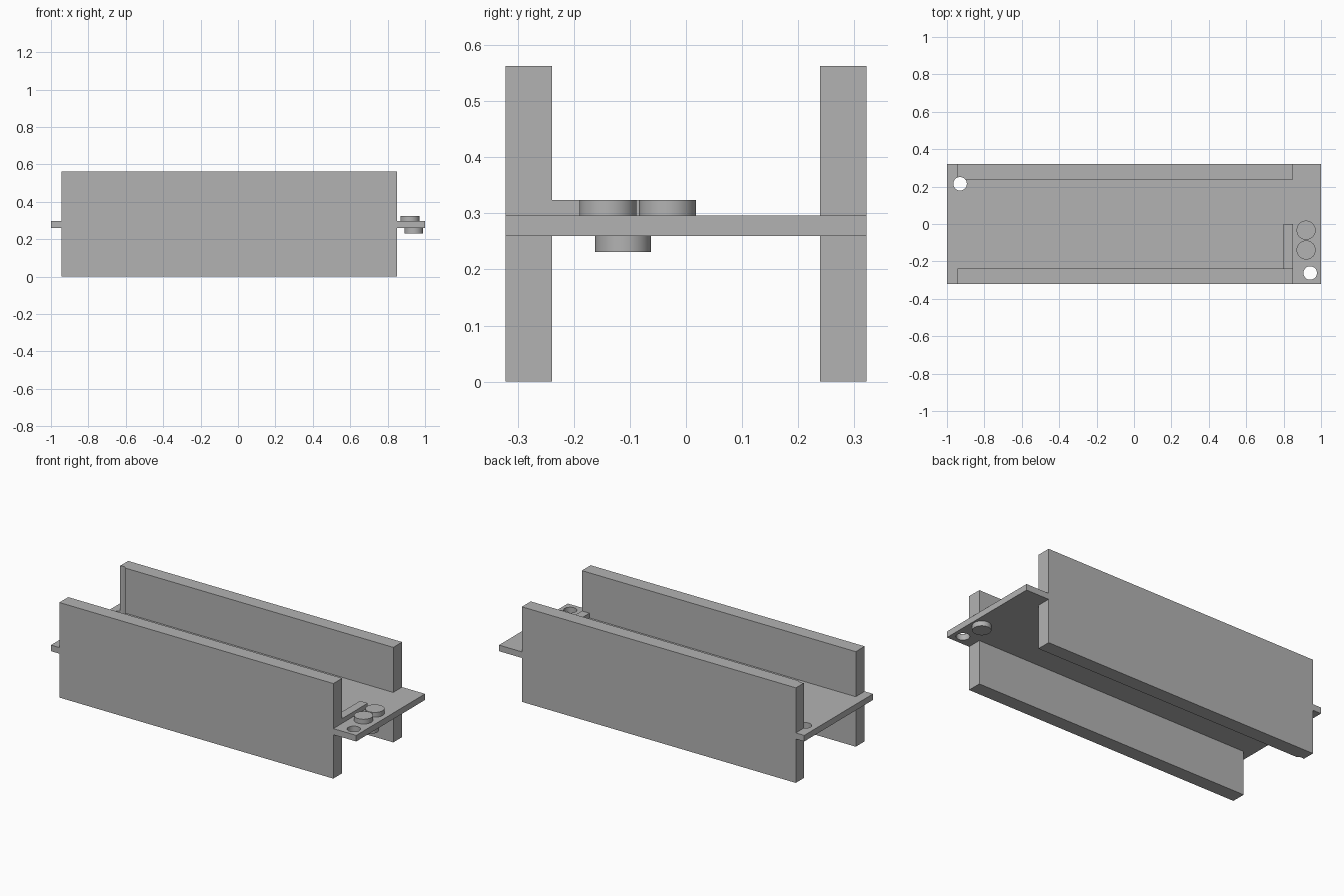
import bpy
import math

cube = bpy.data.objects.get("Cube")
if cube:
    bpy.data.objects.remove(cube, do_unlink=True)

grey = bpy.data.materials.new("plain_grey")
grey.use_nodes = True
tone = (0.45, 0.45, 0.45, 1)
grey.diffuse_color = tone
grey.node_tree.nodes["Principled BSDF"].inputs["Base Color"].default_value = tone


def box(name, low, high):
    """Box spanning two opposite corners."""
    bpy.ops.mesh.primitive_cube_add(size=1)
    ob = bpy.context.object
    ob.name = name
    ob.location = [(a + b) / 2 for a, b in zip(low, high)]
    ob.scale = [b - a for a, b in zip(low, high)]
    bpy.ops.object.transform_apply(location=True, rotation=False, scale=True)
    ob.data.materials.append(grey)
    return ob


def disc(name, x, y, radius, bottom, top):
    """Upright round cylinder."""
    bpy.ops.mesh.primitive_cylinder_add(
        vertices=48, radius=radius, depth=top - bottom,
        location=(x, y, (bottom + top) / 2))
    ob = bpy.context.object
    ob.name = name
    ob.data.materials.append(grey)
    bpy.ops.object.shade_smooth_by_angle(angle=math.radians(30))
    return ob


def drill(target, cutter):
    mod = target.modifiers.new("hole", "BOOLEAN")
    mod.operation = "DIFFERENCE"
    mod.solver = "EXACT"
    mod.object = cutter
    cutter.hide_render = True
    cutter.hide_set(True)


DECK_LOW, DECK_TOP = 0.26, 0.296
OUTER, INNER = 0.322, 0.239
WALL_TOP = 0.563
RAISED = 0.324

# Deck and the two side walls
deck = box("deck", (-1, -OUTER, DECK_LOW), (1, OUTER, DECK_TOP))
front_wall = box("front_wall", (-0.945, -OUTER, 0), (0.85, -INNER, WALL_TOP))
back_wall = box("back_wall", (-0.945, INNER, 0), (0.85, OUTER, WALL_TOP))

# Low ledge across the deck end
box("ledge", (0.80, -INNER, DECK_TOP), (0.85, 0, RAISED))

# Pegs above and below the deck
for name, y in (("front_peg", -0.139), ("back_peg", -0.033)):
    disc(name, 0.92, y, 0.051, DECK_TOP, RAISED)
disc("lower_peg", 0.94, -0.112, 0.05, 0.231, DECK_LOW)

# Round through holes in opposite corners
right_hole = disc("right_hole_cutter", -0.93, 0.215, 0.036, -0.1, 0.7)
left_hole = disc("left_hole_cutter", 0.942, -0.262, 0.036, -0.1, 0.7)
drill(deck, right_hole)
drill(deck, left_hole)
drill(back_wall, right_hole)
